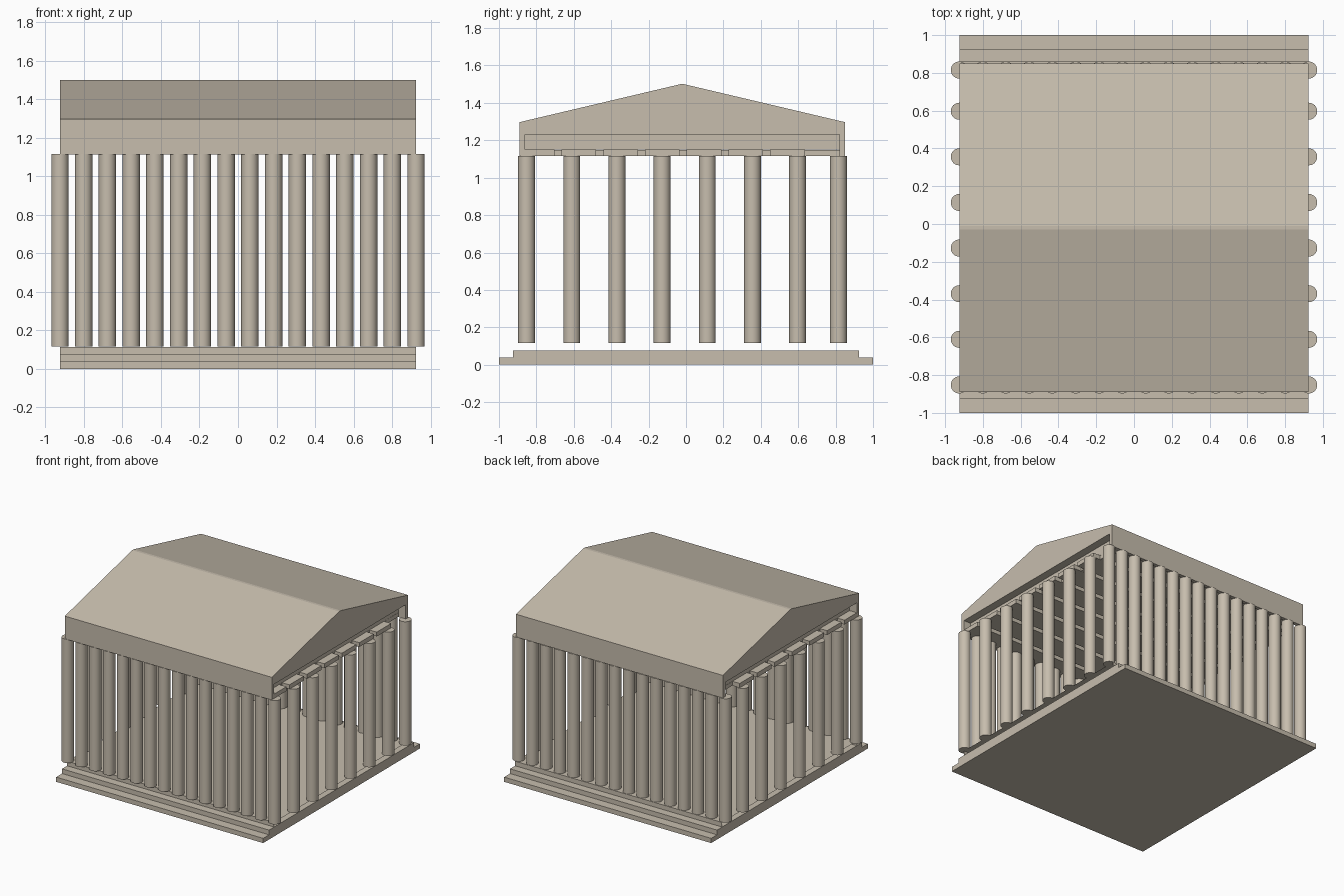
import bpy
import bmesh
import math

if "Cube" in bpy.data.objects:
    bpy.data.objects.remove(bpy.data.objects["Cube"], do_unlink=True)

# One warm stone colour
stone = bpy.data.materials.new("warm_stone")
stone.use_nodes = True
STONE = (0.57, 0.51, 0.42, 1.0)
stone.diffuse_color = STONE
stone.node_tree.nodes["Principled BSDF"].inputs["Base Color"].default_value = STONE

HALF_X = 0.925            # half length of the base and roof
FRONT, BACK = -0.89, 0.85   # roof edges
COL_BOTTOM, COL_TOP = 0.115, 1.115


def finish(bm, name):
    mesh = bpy.data.meshes.new(name)
    bm.to_mesh(mesh)
    bm.free()
    mesh.materials.append(stone)
    obj = bpy.data.objects.new(name, mesh)
    bpy.context.collection.objects.link(obj)
    return obj


def extrude_profile(name, profile, half_x=HALF_X):
    """Extrude a closed (y, z) profile along x."""
    bm = bmesh.new()
    face = bm.faces.new([bm.verts.new((-half_x, y, z)) for y, z in profile])
    moved = bmesh.ops.extrude_face_region(bm, geom=[face])["geom"]
    verts = [v for v in moved if isinstance(v, bmesh.types.BMVert)]
    bmesh.ops.translate(bm, vec=(2 * half_x, 0, 0), verts=verts)
    bmesh.ops.recalc_face_normals(bm, faces=bm.faces)
    return finish(bm, name)


def box(name, x0, x1, y0, y1, z0, z1):
    obj = extrude_profile(name, [(y0, z0), (y1, z0), (y1, z1), (y0, z1)], (x1 - x0) / 2)
    obj.location.x = (x0 + x1) / 2
    return obj


# Stepped base: two solid steps in one profile
extrude_profile("stepped_base", [
    (-1, 0), (1, 0), (1, 0.038), (0.925, 0.038),
    (0.925, 0.076), (-0.925, 0.076), (-0.925, 0.038), (-1, 0.038)])

# Floor platform: a thin top step, open at both ends
bm = bmesh.new()
path = [(-0.86, 0.076), (-0.86, 0.113), (0.86, 0.113), (0.86, 0.076)]
rows = [[bm.verts.new((x, y, z)) for y, z in path] for x in (-HALF_X, HALF_X)]
for i in range(3):
    bm.faces.new((rows[0][i], rows[1][i], rows[1][i + 1], rows[0][i + 1]))
finish(bm, "floor_platform")

# Columns around the perimeter, sharing one mesh
xs = [-HALF_X + i * 2 * HALF_X / 15 for i in range(16)]
ys = [-0.852 + i * 0.2415 for i in range(7)] + [0.815]
spots = [(x, y) for x in xs for y in (ys[0], ys[-1])]
spots += [(x, y) for y in ys[1:-1] for x in (xs[0], xs[-1])]

bm = bmesh.new()
bmesh.ops.create_cone(bm, cap_ends=True, segments=32, radius1=0.045,
                      radius2=0.045, depth=COL_TOP - COL_BOTTOM)
first = finish(bm, "column")
for poly in first.data.polygons:
    poly.use_smooth = abs(poly.normal.z) < 0.5
for edge in first.data.edges:
    a, b = (first.data.vertices[i].co for i in edge.vertices)
    edge.use_edge_sharp = abs(a.z - b.z) < 0.01
for i, (x, y) in enumerate(spots):
    col = first
    if i:
        col = bpy.data.objects.new("column", first.data)
        bpy.context.collection.objects.link(col)
    col.location = (x, y, (COL_BOTTOM + COL_TOP) / 2)

# Ceiling slab, set back beneath the gables
INSET_X = 0.86
box("ceiling_slab", -INSET_X, INSET_X, FRONT + 0.03, BACK - 0.03, 1.15, 1.23)

# Ceiling beams running the length of the building
for i in range(7):
    y = FRONT + i * 0.223
    box("ceiling_beam", -HALF_X, HALF_X, y + 0.002, y + 0.187, 1.115, 1.15)

# End strips closing the spaces between beams
for side in (-1, 1):
    x0, x1 = sorted((side * INSET_X, side * (INSET_X - 0.03)))
    box("end_strip", x0, x1, FRONT + 0.03, BACK - 0.03, 1.116, 1.149)

# Long fascias on the front and back
box("front_fascia", -HALF_X, HALF_X, FRONT, FRONT + 0.03, 1.113, 1.23)
box("back_fascia", -HALF_X, HALF_X, BACK - 0.03, BACK, 1.113, 1.23)

# Gabled roof
extrude_profile("gabled_roof", [
    (FRONT, 1.23), (BACK, 1.23), (BACK, 1.297),
    (-0.01, 1.5), (-0.03, 1.5), (FRONT, 1.297)])
